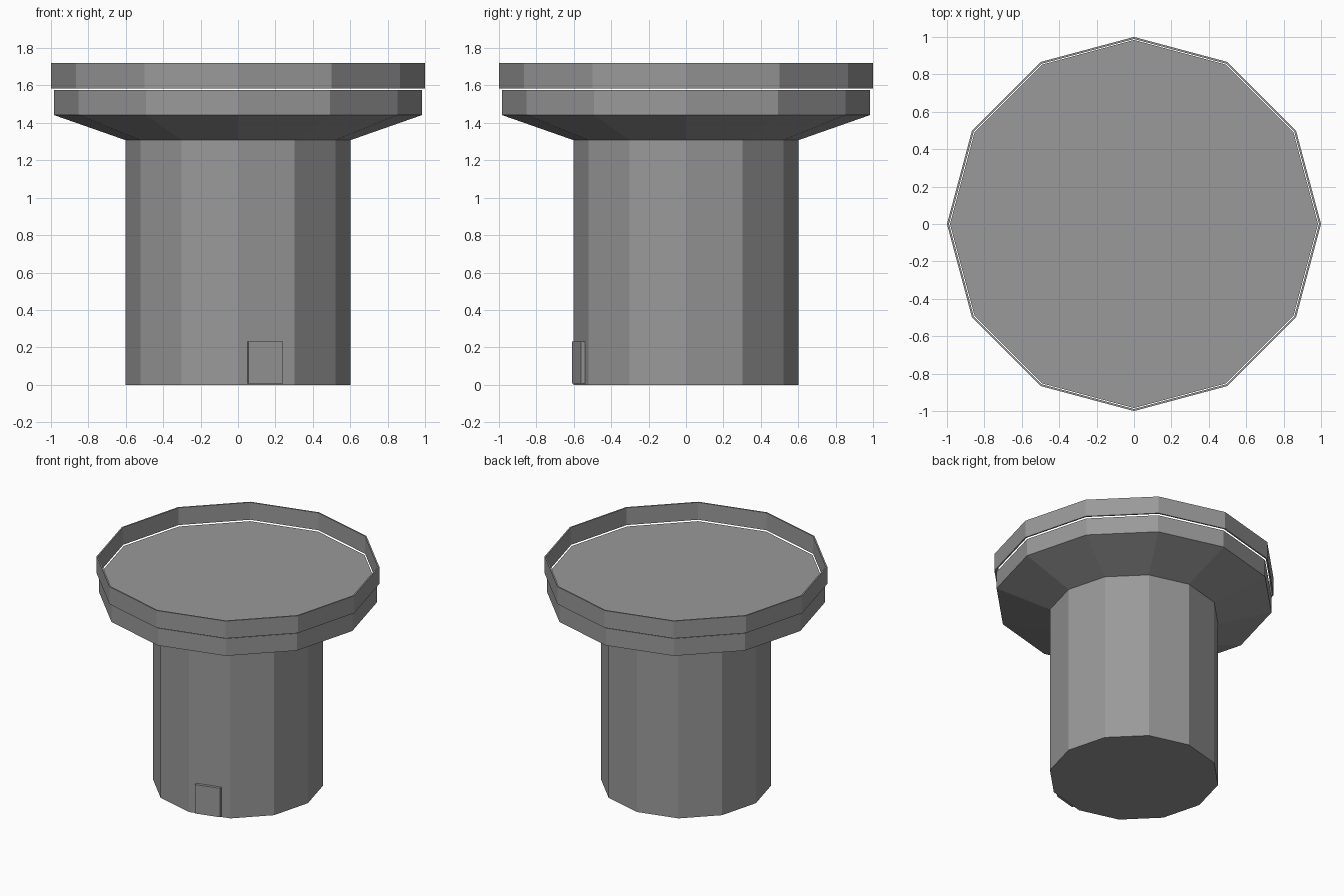
import bpy, bmesh
from math import cos, sin, pi, radians
from mathutils import Matrix

if "Cube" in bpy.data.objects:
    bpy.data.objects.remove(bpy.data.objects["Cube"])

SIDES = 12

# Dark grey stone for every part
stone = bpy.data.materials.new("dark_grey")
stone.diffuse_color = (0.32, 0.32, 0.32, 1)
stone.use_nodes = True
stone.node_tree.nodes["Principled BSDF"].inputs["Base Color"].default_value = stone.diffuse_color


def make_object(name, bm):
    bmesh.ops.recalc_face_normals(bm, faces=bm.faces)
    mesh = bpy.data.meshes.new(name)
    bm.to_mesh(mesh)
    bm.free()
    mesh.materials.append(stone)
    obj = bpy.data.objects.new(name, mesh)
    bpy.context.collection.objects.link(obj)
    return obj


def lathe(name, profile, closed=False):
    """Spin (radius, z) points into a 12-sided solid, capped unless closed."""
    bm = bmesh.new()
    rings = [[bm.verts.new((r * cos(2 * pi * i / SIDES), r * sin(2 * pi * i / SIDES), z))
              for i in range(SIDES)] for r, z in profile]
    pairs = list(zip(rings, rings[1:]))
    if closed:
        pairs.append((rings[-1], rings[0]))
    else:
        bm.faces.new(rings[0])
        bm.faces.new(rings[-1])
    for a, b in pairs:
        for i in range(SIDES):
            j = (i + 1) % SIDES
            bm.faces.new((a[i], a[j], b[j], b[i]))
    return make_object(name, bm)


# Tower shaft flaring out to the platform
lathe("tower_body", [(0.602, 0), (0.602, 1.308), (0.984, 1.442), (0.984, 1.576)])

# Thin parapet floating just above the platform
lathe("parapet_ring", [(1.0, 1.585), (1.0, 1.72), (0.989, 1.72), (0.989, 1.585)], closed=True)

# Door slab lying against the facet right of the front corner
bm = bmesh.new()
bmesh.ops.create_cube(bm, size=1, matrix=Matrix.Diagonal((0.19, 0.023, 0.225, 1)))
door = make_object("door", bm)
door.location = (0.145, -0.575, 0.12)
door.rotation_euler.z = radians(15)
